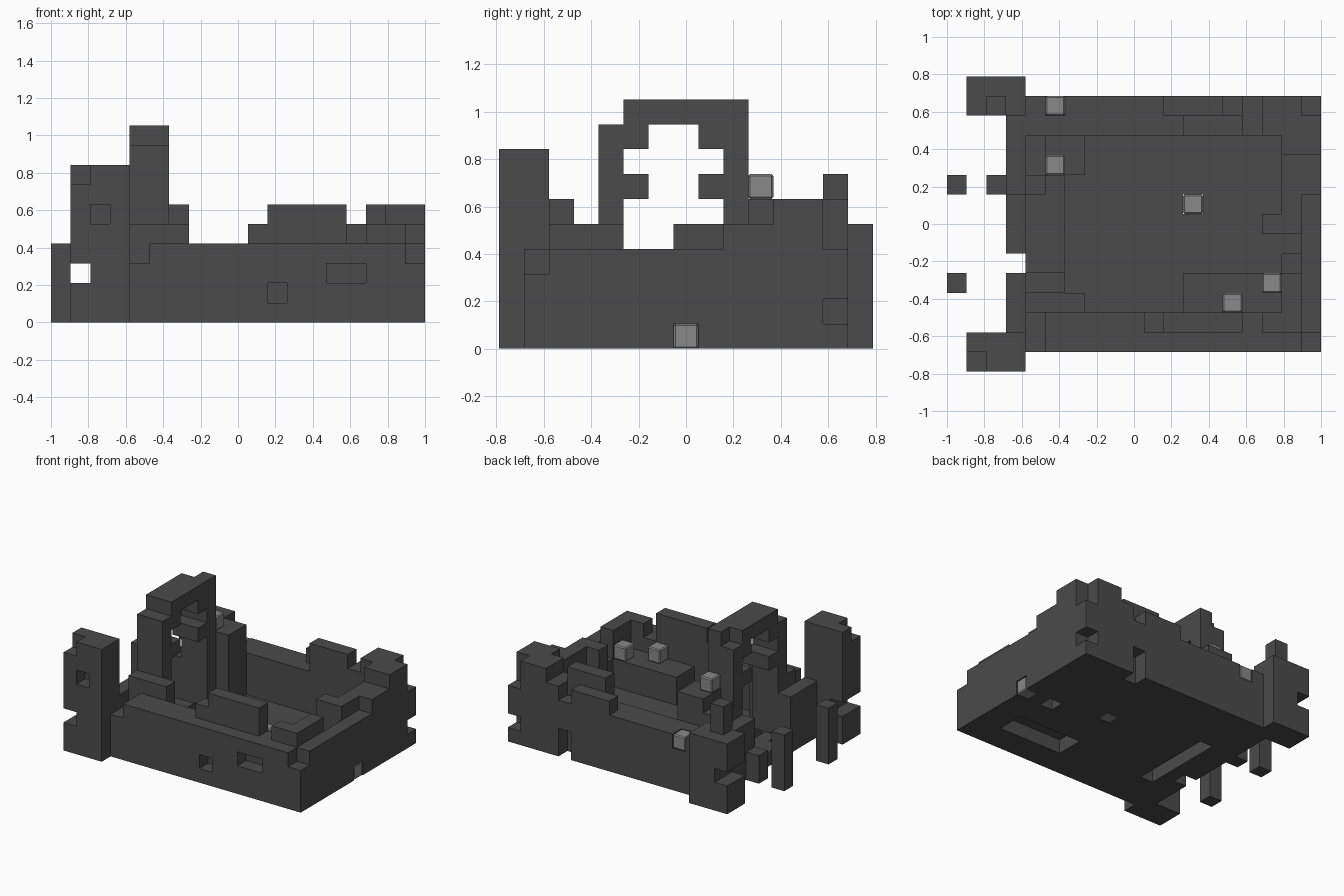
import bpy, bmesh
from mathutils import Vector

cube = bpy.data.objects.get("Cube")
if cube:
    bpy.data.objects.remove(cube, do_unlink=True)

CELL = 2 / 19
ORIGIN = Vector((-1, -7.5 * CELL, 0))
cells = {}      # grid cell -> part name
lamps = []      # pale stone cells


def material(name, value):
    mat = bpy.data.materials.new(name)
    mat.use_nodes = True
    colour = (value, value, value, 1)
    mat.diffuse_color = colour
    shader = mat.node_tree.nodes["Principled BSDF"]
    shader.inputs["Base Color"].default_value = colour
    shader.inputs["Roughness"].default_value = 0.9
    return mat


def block(x, y, z):
    """All cells in a box; each range is (first, end) or a single index."""
    spans = [range(*s) if isinstance(s, tuple) else range(s, s + 1) for s in (x, y, z)]
    return [(i, j, k) for i in spans[0] for j in spans[1] for k in spans[2]]


def fill(part, x, y, z):
    for cell in block(x, y, z):
        cells[cell] = part


def carve(x, y, z):
    for cell in block(x, y, z):
        cells.pop(cell, None)


def lamp(i, j, k):
    carve(i, j, k)
    lamps.append((i, j, k))


# Courtyard floor with open trench and hollows
fill("floor", (3, 19), (1, 14), 0)
carve(3, (1, 2), 0)
carve(3, 5, 0)
carve(5, (4, 10), 0)
carve((12, 17), (3, 5), 0)
carve(16, 7, 0)

# Front wall, parapets and shallow windows
fill("front_wall", (4, 19), (1, 3), (0, 4))
carve(4, (1, 3), 3)
carve(18, 1, 3)
carve(11, 1, 1)
carve((14, 16), 1, 2)
fill("front_parapet", (10, 15), 2, 4)
fill("front_parapet", (11, 15), 2, 5)
fill("corner_parapet", (16, 18), 2, 4)
fill("corner_parapet", 17, (3, 5), 4)

# East wall with broken battlements
fill("east_wall", 18, (1, 14), (0, 4))
fill("east_wall", 17, (1, 6), (0, 4))
fill("east_wall", 17, (7, 14), (0, 4))
carve(17, 5, 3)
carve(18, 1, 3)
carve(18, 13, 1)
fill("east_parapet", 17, (7, 9), 4)
fill("east_parapet", (17, 19), (9, 11), 4)
fill("east_buttress", 16, 7, (1, 5))
fill("corner_bastion", (17, 19), (11, 13), (4, 6))
fill("corner_bastion", (16, 18), (12, 14), (4, 6))

# Back wall and its parapets
fill("back_wall", (4, 19), (12, 14), (0, 4))
carve(14, 13, (0, 2))
carve(18, 13, 1)
fill("back_parapet", (11, 14), 13, 4)
fill("back_parapet", (12, 15), 12, (4, 6))
fill("back_parapet", 15, (12, 14), 4)

# Raised ledge inside the front wall
fill("inner_ledge", (12, 18), (3, 5), (1, 3))

# West wall remains beside the gateway
fill("west_wall", 3, (2, 5), (0, 4))
fill("west_wall", 3, (9, 13), (0, 4))
fill("west_wall", 4, (3, 5), (0, 5))
fill("west_wall", 4, (9, 12), (0, 5))

# Gate buttresses
fill("gate_buttress", (5, 7), 3, (0, 5))
fill("gate_buttress", (5, 7), (10, 12), (0, 6))

# Gate arch: posts, brackets, shoulders and lintel
for post, bracket in ((4, 5), (9, 8)):
    fill("gate_post", (4, 6), post, (1, 9))
    fill("gate_bracket", (4, 6), bracket, 6)
    fill("gate_shoulder", (4, 6), bracket, 8)
    # Free-standing columns outside the gate
    fill("outer_column", 0, post, (0, 4))
fill("gate_lintel", (4, 6), (5, 10), 9)
carve(4, 9, 9)
fill("short_column", 2, 9, (0, 2))

# Corner towers
fill("front_tower", (1, 4), (0, 2), (0, 8))
carve(1, 0, 7)
carve(2, 0, 5)
fill("back_tower", (1, 4), (13, 15), (0, 5))
fill("back_tower", 2, 13, (5, 7))
carve(1, (0, 15), 2)

# Pale stones
for spot in ((16, 4, 3), (14, 3, 3), (12, 8, 0), (5, 10, 6), (5, 13, 3), (18, 7, 0)):
    lamp(*spot)


def finish(name, bm, mat):
    mesh = bpy.data.meshes.new(name)
    bm.to_mesh(mesh)
    bm.free()
    mesh.materials.append(mat)
    obj = bpy.data.objects.new(name, mesh)
    bpy.context.collection.objects.link(obj)
    return obj


def build_part(name, mat):
    """Skin the outer faces of a part and merge flat neighbours."""
    bm = bmesh.new()
    for cell in [c for c, part in cells.items() if part == name]:
        for axis in range(3):
            for side in (0, 1):
                near = list(cell)
                near[axis] += 2 * side - 1
                if tuple(near) in cells:
                    continue
                u, v = (axis + 1) % 3, (axis + 2) % 3
                corners = []
                for a, b in ((0, 0), (1, 0), (1, 1), (0, 1)):
                    p = Vector(cell)
                    p[axis] += side
                    p[u] += a
                    p[v] += b
                    corners.append(bm.verts.new(ORIGIN + p * CELL))
                bm.faces.new(corners if side else corners[::-1])
    bmesh.ops.remove_doubles(bm, verts=bm.verts, dist=0.001)
    bmesh.ops.dissolve_limit(bm, angle_limit=0.01, verts=bm.verts, edges=bm.edges)
    finish(name, bm, mat)


dark = material("dark stone", 0.07)
pale = material("pale stone", 0.25)
for part in sorted(set(cells.values())):
    build_part(part, dark)

for number, spot in enumerate(lamps):
    bm = bmesh.new()
    bmesh.ops.create_cube(bm, size=CELL)
    bmesh.ops.translate(bm, verts=bm.verts, vec=ORIGIN + (Vector(spot) + Vector((0.5, 0.5, 0.5))) * CELL)
    stone = finish(f"pale_stone_{number + 1}", bm, pale)
    bevel = stone.modifiers.new("soft edges", "BEVEL")
    bevel.width = 0.008
    bevel.segments = 1
